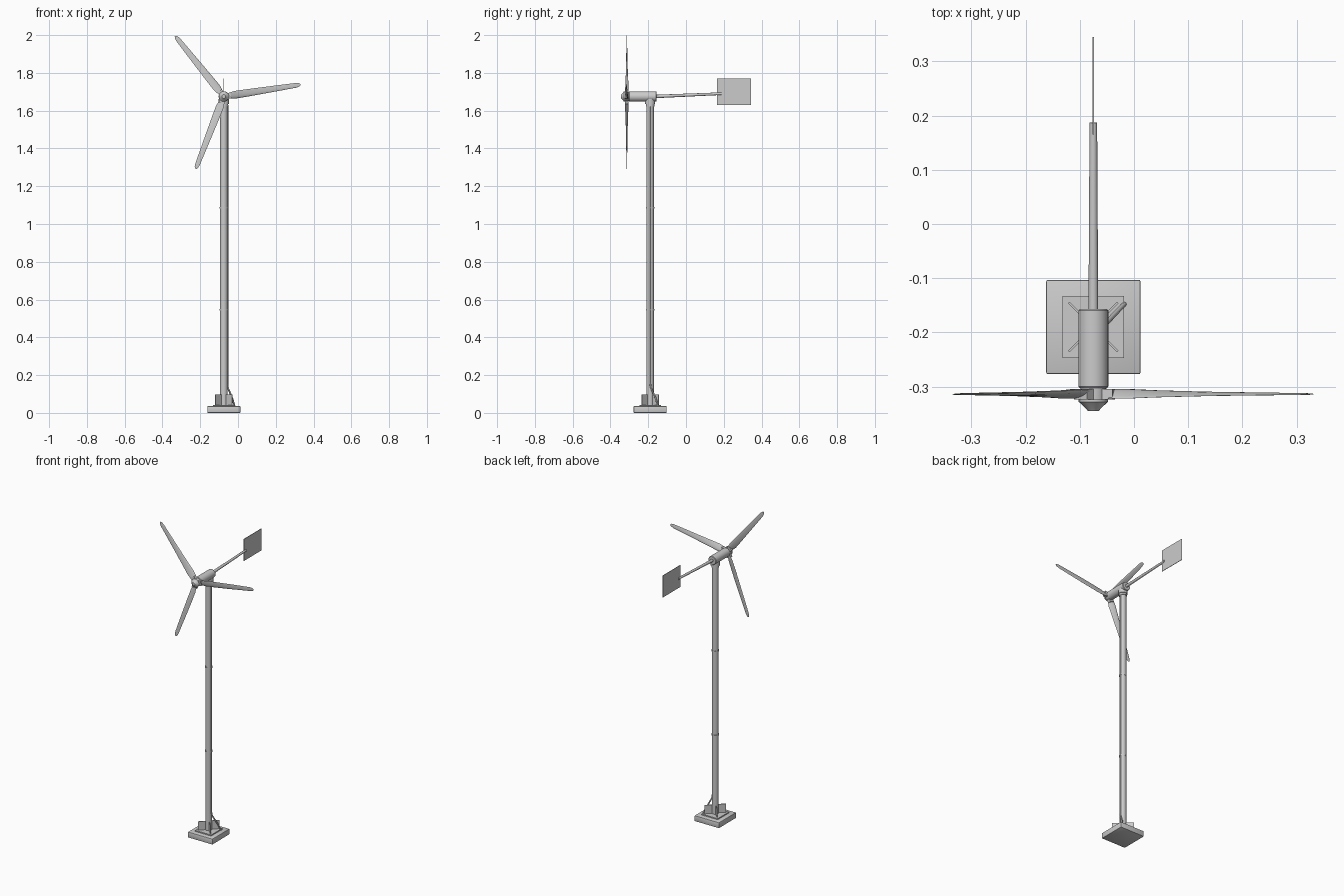
import bpy, bmesh, math
from mathutils import Vector, Matrix

if "Cube" in bpy.data.objects:
    bpy.data.objects.remove(bpy.data.objects["Cube"])

CX, CY, HUB_Z, ROTOR_Y = -0.075, -0.19, 1.675, -0.314


def finish(name, bm, angle=35):
    bmesh.ops.recalc_face_normals(bm, faces=bm.faces)
    me = bpy.data.meshes.new(name)
    bm.to_mesh(me)
    bm.free()
    ob = bpy.data.objects.new(name, me)
    bpy.context.collection.objects.link(ob)
    bpy.ops.object.select_all(action='DESELECT')
    ob.select_set(True)
    bpy.context.view_layer.objects.active = ob
    bpy.ops.object.shade_smooth_by_angle(angle=math.radians(angle))
    return ob


def box(name, lo, hi, bevel=0, turn=0):
    bm = bmesh.new()
    size = Vector(hi) - Vector(lo)
    mid = (Vector(hi) + Vector(lo)) / 2
    bmesh.ops.create_cube(bm, size=1, matrix=Matrix.Translation(mid)
                          @ Matrix.Rotation(turn, 4, 'Z') @ Matrix.Diagonal((*size, 1)))
    if bevel:
        bmesh.ops.bevel(bm, geom=bm.edges[:], offset=bevel, segments=2,
                        affect='EDGES', profile=0.5)
    return finish(name, bm)


def loft(bm, rings):
    """Skin closed rings of points and cap both ends."""
    vs = [[bm.verts.new(p) for p in r] for r in rings]
    n = len(vs[0])
    for a, b in zip(vs, vs[1:]):
        for i in range(n):
            bm.faces.new((a[i], a[(i + 1) % n], b[(i + 1) % n], b[i]))
    bm.faces.new(vs[0])
    bm.faces.new(vs[-1])


def lathe(name, start, direction, profile, n=24):
    """Turn (distance, radius) pairs around an axis."""
    q = Vector(direction).to_track_quat('Z', 'Y')
    bm = bmesh.new()
    loft(bm, [[Vector(start) + q @ Vector((r * math.cos(2 * math.pi * i / n),
                                           r * math.sin(2 * math.pi * i / n), d))
               for i in range(n)] for d, r in profile])
    return finish(name, bm)


def rod(name, a, b, r0, r1=None, n=16):
    d = Vector(b) - Vector(a)
    return lathe(name, a, d, [(0, r0), (d.length, r1 or r0)], n)


# stepped foundation
def slab(name, half, z0, z1, bevel):
    box(name, (CX - half, CY - half, z0), (CX + half, CY + half, z1), bevel)


slab("foundation", 0.087, 0.0, 0.036, 0.003)
slab("base_plate", 0.057, 0.034, 0.043, 0)

# crossed stiffener plates at the tower foot
for i, s in enumerate((1, -1)):
    box(f"stiffener_{i}", (CX - 0.064, CY - 0.002, 0.042),
        (CX + 0.064, CY + 0.002, 0.098), turn=s * math.pi / 4)

# tower with joint bands and yaw bearing
rod("tower", (CX, CY, 0.04), (CX, CY, 1.64), 0.02, n=24)
for i, z in enumerate((0.547, 1.087)):
    rod(f"joint_band_{i}", (CX, CY, z - 0.004), (CX, CY, z + 0.004), 0.0225, n=24)
lathe("yaw_bearing", (CX, CY, 1.622), (0, 0, 1),
      [(0, 0.023), (0.012, 0.023), (0.012, 0.027), (0.04, 0.027)])

# cable conduit up the side, with its kick-out at the foot
cable = bpy.data.curves.new("cable_conduit", 'CURVE')
cable.dimensions = '3D'
cable.bevel_depth, cable.bevel_resolution, cable.use_fill_caps = 0.0045, 2, True
path = [(-0.018, -0.148, 0.036), (-0.028, -0.158, 0.07),
        (-0.054, -0.186, 0.135), (-0.056, -0.19, 0.16), (-0.056, -0.19, 1.63)]
sp = cable.splines.new('POLY')
sp.points.add(len(path) - 1)
for p, co in zip(sp.points, path):
    p.co = (*co, 1)
bpy.context.collection.objects.link(bpy.data.objects.new("cable_conduit", cable))

# nacelle, tail boom and vane
lathe("nacelle", (CX, -0.157, HUB_Z), (0, -1, 0),
      [(0, 0.025), (0.003, 0.0275), (0.143, 0.0275), (0.146, 0.025)], 32)
rod("tail_boom", (CX, -0.165, 1.675), (CX, 0.187, 1.69), 0.009, 0.007)
box("tail_vane", (CX - 0.0015, 0.165, 1.63), (CX + 0.0015, 0.345, 1.77))

# hub and blunt spinner
lathe("hub", (CX, -0.30, HUB_Z), (0, -1, 0), [(0, 0.024), (0.026, 0.024)])
lathe("spinner", (CX, -0.324, HUB_Z), (0, -1, 0),
      [(0, 0.027), (0.004, 0.027), (0.016, 0.014), (0.021, 0.010)])

# blades: (radius, chord, thickness, twist in degrees)
STATIONS = [(0.03, 0.034, 0.012, 26), (0.06, 0.044, 0.011, 22), (0.12, 0.041, 0.009, 16),
            (0.22, 0.035, 0.007, 10), (0.32, 0.029, 0.005, 7), (0.385, 0.025, 0.004, 5),
            (0.403, 0.018, 0.003, 5), (0.41, 0.008, 0.002, 5)]
for k in range(3):
    spin = (Matrix.Translation((CX, ROTOR_Y, HUB_Z))
            @ Matrix.Rotation(-math.radians(8.8 + 120 * k), 4, 'Y'))
    rings = []
    for r, c, t, tw in STATIONS:
        turn = Matrix.Rotation(math.radians(tw), 4, 'X')
        ring = []
        for i in range(14):
            a = 2 * math.pi * i / 14
            z = math.cos(a) * c / 2
            y = math.sin(a) * t / 2 * (0.75 - 0.35 * math.cos(a))
            ring.append(spin @ (Matrix.Translation((r, 0, 0)) @ turn @ Vector((0, y, z))))
        rings.append(ring)
    bm = bmesh.new()
    loft(bm, rings)
    finish(f"blade_{k}", bm, 50)

    # clamp block holding the blade root
    bm = bmesh.new()
    bmesh.ops.create_cube(bm, size=1, matrix=spin @ Matrix.Translation((0.026, 0, 0))
                          @ Matrix.Diagonal((0.024, 0.02, 0.03, 1)))
    finish(f"blade_clamp_{k}", bm)
